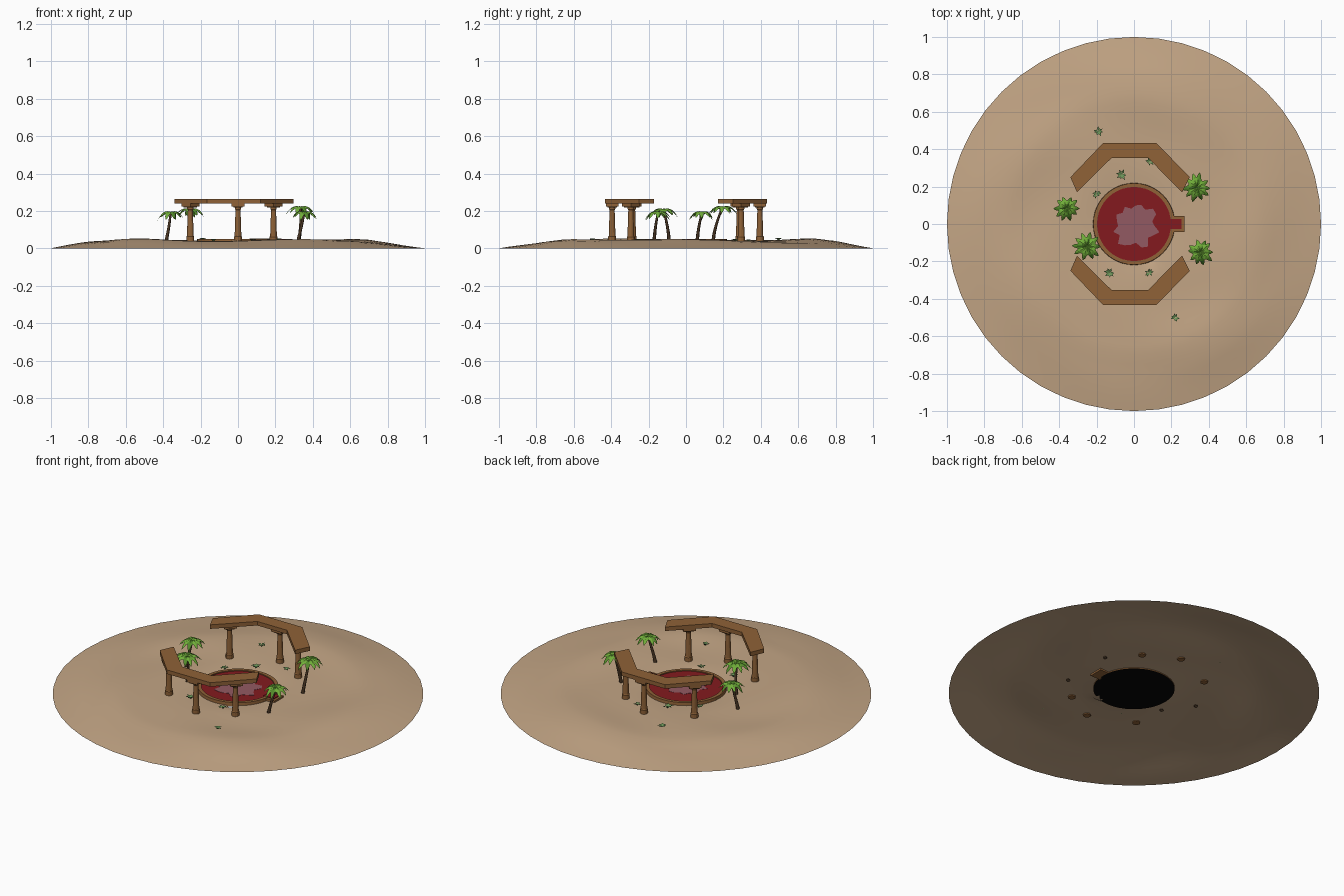
import bpy, bmesh, math, random
from mathutils import Vector

if "Cube" in bpy.data.objects:
    bpy.data.objects.remove(bpy.data.objects["Cube"])

random.seed(4)
TAU = math.tau


def mat(name, r, g, b):
    m = bpy.data.materials.new(name)
    m.diffuse_color = tuple((c / 255) ** 2.2 for c in (r, g, b)) + (1,)
    m.use_nodes = True
    m.node_tree.nodes["Principled BSDF"].inputs["Base Color"].default_value = m.diffuse_color
    return m


SAND = mat("sand", 194, 164, 132)
WOOD = mat("brown_wood", 142, 98, 58)
RED = mat("red_water", 130, 32, 36)
PINK = mat("pink_water", 145, 90, 98)
LEAF = mat("leaf_green", 112, 172, 60)
DARKLEAF = mat("deep_green", 84, 138, 46)
GRASS = mat("dry_green", 106, 146, 88)
TRUNK = mat("dark_trunk", 72, 54, 38)
BASIN = mat("black_basin", 14, 13, 12)


def make(name, verts, faces, mats, smooth=False, rule=None):
    me = bpy.data.meshes.new(name)
    me.from_pydata([tuple(v) for v in verts], [], faces)
    for m in mats:
        me.materials.append(m)
    for p in me.polygons:
        p.use_smooth = smooth
        if rule:
            p.material_index = rule(p)
    ob = bpy.data.objects.new(name, me)
    bpy.context.collection.objects.link(ob)
    return ob


def lathe(profile, n, x=0, y=0):
    """Rings of (radius, z) joined by quads, open at both ends."""
    vs = [(x + r * math.cos(TAU * i / n), y + r * math.sin(TAU * i / n), z)
          for r, z in profile for i in range(n)]
    fs = [(k * n + i, k * n + (i + 1) % n, (k + 1) * n + (i + 1) % n, (k + 1) * n + i)
          for k in range(len(profile) - 1) for i in range(n)]
    return vs, fs


def prism(name, pts, z0, z1, m):
    n = len(pts)
    vs = [(x, y, z) for z in (z0, z1) for x, y in pts]
    fs = [tuple(range(n))[::-1], tuple(range(n, 2 * n))]
    fs += [(i, (i + 1) % n, n + (i + 1) % n, n + i) for i in range(n)]
    return make(name, vs, fs, [m])


# Dune disc, open underneath, with a hole for the pool
PROFILE = [(0.2, .03), (0.3, .037), (0.5, .04), (0.68, .046), (0.82, .03), (1.0, 0)]


def ground(x, y):
    r, a = math.hypot(x, y), math.atan2(y, x)
    z = 0
    for (r0, z0), (r1, z1) in zip(PROFILE, PROFILE[1:]):
        if r0 <= r <= r1 + 1e-6:
            z = z0 + (z1 - z0) * (r - r0) / (r1 - r0)
    k = max(0, min(1, (r - .3) / .3)) * max(0, min(1, (1 - r) / .2))
    return z + k * .004 * (math.sin(3 * a + 5 * r) + math.sin(5 * a - 9 * r + 1))


rings = [.2 + .05 * i for i in range(17)]
vs, fs = lathe([(r, 0) for r in rings], 48)
make("dune_ground", [(x, y, ground(x, y)) for x, y, _ in vs], fs, [SAND], True)

# Pool: rim, dark underside, water and pale patch
vs, fs = lathe([(.198, .027), (.198, .049), (.218, .049), (.22, .025), (.198, .027)], 40)
make("pool_rim", vs, fs, [WOOD])


def disc(name, r, z, m, flip=False):
    n = 40
    f = tuple(range(n))
    make(name, [(r * math.cos(TAU * i / n), r * math.sin(TAU * i / n), z) for i in range(n)],
         [f[::-1] if flip else f], [m])


disc("basin_underside", .219, .025, BASIN, True)
disc("pool_water", .199, .043, RED)
radii = [.10, .09, .125, .13, .10, .115, .11, .095, .118, .10, .12, .105,
         .095, .125, .10, .135, .12, .105, .09, .12, .128, .09, .105, .13]
patch = [(.01 + r * math.cos(TAU * i / 24), -.01 + r * math.sin(TAU * i / 24))
         for i, r in enumerate(radii)]
prism("pale_water_patch", patch, .0432, .0445, PINK)


# Side spout box with its red channel
def rect(x0, x1, h):
    return [(x0, -h), (x1, -h), (x1, h), (x0, h)]


prism("spout_box", rect(.205, .27, .042), .025, .046, WOOD)
prism("spout_water", rect(.185, .255, .026), .045, .0505, RED)

# Two mirrored colonnades
outer = [(-.34, .25), (-.165, .433), (.12, .433), (.298, .25)]
inner = [(.257, .17), (.075, .353), (-.12, .353), (-.305, .17)]
for side, s in (("back", 1), ("front", -1)):
    pts = [(x, s * y) for x, y in outer + inner]
    if s > 0:
        pts.reverse()
    prism(side + "_lintel", pts, .24, .264, WOOD)
    for x, y, turn in ((-.255, .285, 45), (0, .395, 0), (.19, .295, 45)):
        y *= s
        z = ground(x, y) - .006
        vs, fs = lathe([(.021, z), (.021, z + .03), (.018, z + .034), (.0135, .205),
                        (.017, .21), (.017, .223)], 12, x, y)
        ob = make(side + "_column", vs, fs + [tuple(range(12))[::-1]], [WOOD])
        for half, z0, z1 in ((.034, .224, .24), (.025, .217, .224)):
            sq = [(x + half * math.sqrt(2) * math.cos(math.radians(turn + 45 + 90 * i)),
                   y + half * math.sqrt(2) * math.sin(math.radians(turn + 45 + 90 * i)))
                  for i in range(4)]
            prism(side + "_capital", sq, z0, z1, WOOD)


# Palms: curved trunk and drooping folded fronds
def palm(base, top, zt, size):
    bz = ground(*base) - .006
    vs, fs = [], []
    n, steps = 7, 6
    for k in range(steps + 1):
        t = k / steps
        e = t ** 1.6
        cx = base[0] + (top[0] - base[0]) * e + .006 * math.sin(math.pi * t)
        cy = base[1] + (top[1] - base[1]) * e
        r = .010 - .004 * t
        vs += [(cx + r * math.cos(TAU * i / n), cy + r * math.sin(TAU * i / n),
                bz + (zt - bz) * t) for i in range(n)]
    for k in range(steps):
        fs += [(k * n + i, k * n + (i + 1) % n, k * n + n + (i + 1) % n, k * n + n + i)
               for i in range(n)]
    make("palm_trunk", vs, fs, [TRUNK], True)
    vs, fs = [], []
    count, segs = 10, 6
    for f in range(count):
        a = TAU * f / count + random.uniform(-.12, .12)
        d, sd = Vector((math.cos(a), math.sin(a), 0)), Vector((-math.sin(a), math.cos(a), 0))
        length = size * random.uniform(.88, 1.05)
        droop = random.uniform(.045, .065)
        b = len(vs)
        for k in range(segs + 1):
            t = k / segs
            c = Vector((*top, zt)) + d * length * t
            c.z += .045 * t * (1 - .5 * t) - droop * t ** 2.2
            w = .021 * math.sin(math.pi * (.08 + .9 * t) ** .8) * (1 if k % 2 else .75)
            low = Vector((0, 0, .35 * w))
            vs += [c - sd * w - low, c, c + sd * w - low]
        for k in range(segs):
            o = b + 3 * k
            fs += [(o, o + 3, o + 4, o + 1), (o + 1, o + 4, o + 5, o + 2)]
    make("palm_fronds", vs, fs, [LEAF, DARKLEAF], False,
         lambda p: 1 if (p.index // (2 * segs)) % 3 == 2 else 0)


palm((.325, .145), (.335, .195), .218, .08)
palm((-.27, -.09), (-.25, -.12), .205, .08)
palm((-.385, .06), (-.36, .085), .19, .068)
palm((.32, -.17), (.355, -.15), .19, .074)

# Grass tufts: small fans of pointed blades
for x, y, s in ((-.19, .495, .028), (-.065, .265, .032), (-.2, .16, .025), (.085, .335, .025),
                (-.13, -.26, .032), (.08, -.26, .026), (.22, -.5, .026)):
    vs, fs = [], []
    z = ground(x, y) - .002
    for i in range(7):
        a = TAU * i / 7 + random.uniform(-.3, .3)
        c, d = math.cos(a), math.sin(a)
        w, l = .22 * s, s * random.uniform(.75, 1.1)
        b = len(vs)
        vs += [(x, y, z), (x + .5 * l * c - w * d, y + .5 * l * d + w * c, z + .5 * s),
               (x + l * c, y + l * d, z + .45 * s),
               (x + .5 * l * c + w * d, y + .5 * l * d - w * c, z + .5 * s)]
        fs += [(b, b + 3, b + 2, b + 1)]
    make("grass_tuft", vs, fs, [GRASS])
